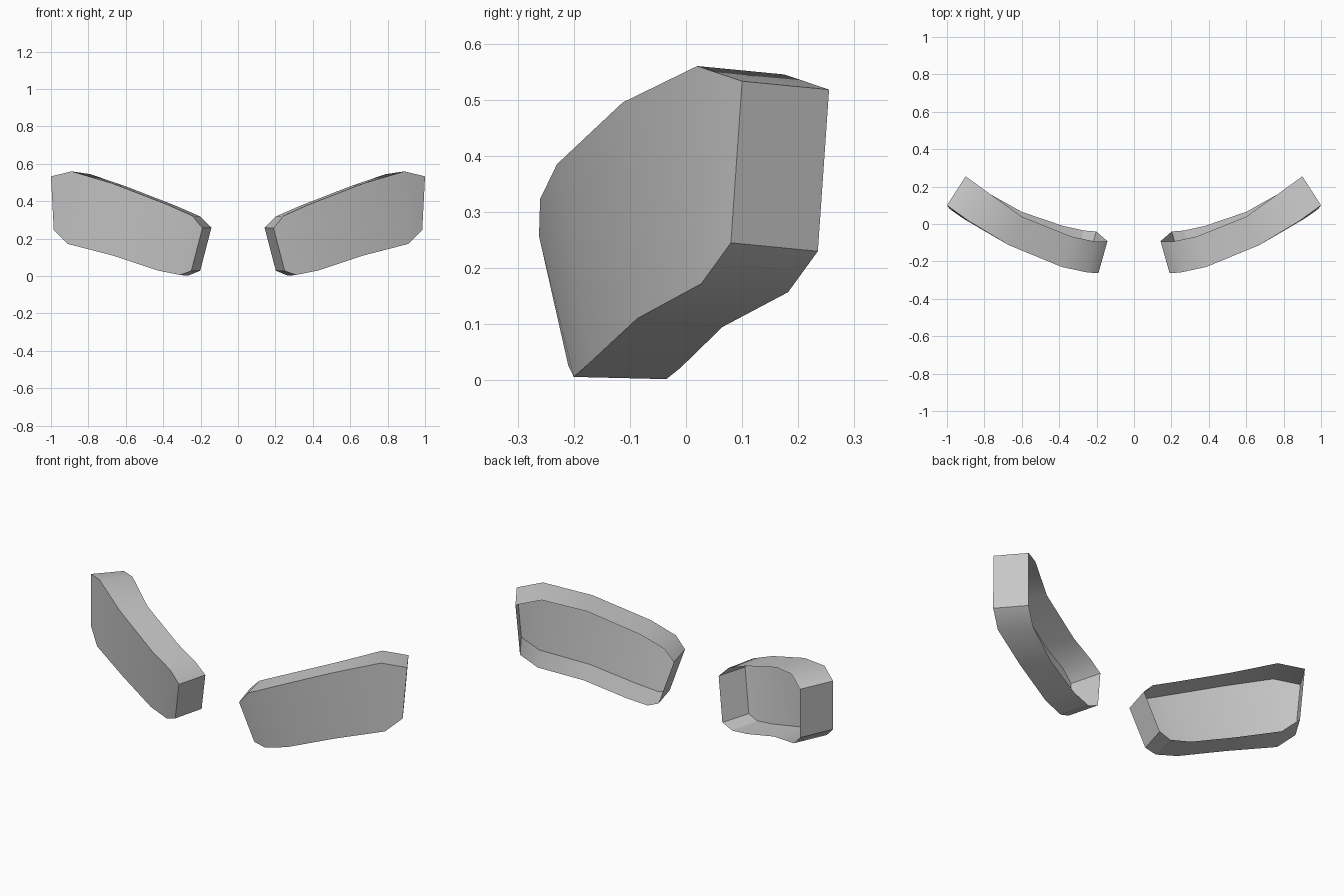
import bpy
import bmesh
from mathutils import Vector

cube = bpy.data.objects.get("Cube")
if cube:
    bpy.data.objects.remove(cube, do_unlink=True)

# One plain grey for everything
grey = bpy.data.materials.new("light grey")
grey.use_nodes = True
colour = (0.58, 0.58, 0.58, 1)
grey.diffuse_color = colour
grey.node_tree.nodes["Principled BSDF"].inputs["Base Color"].default_value = colour

# Upper and lower front edge, column by column from the inner to the outer end
UPPER = [(0.19, -0.262, 0.257), (0.245, -0.26, 0.323), (0.385, -0.23, 0.385),
         (0.67, -0.113, 0.495), (0.89, 0.02, 0.56), (1.0, 0.10, 0.533)]
LOWER = [(0.25, -0.21, 0.027), (0.31, -0.20, 0.006), (0.43, -0.173, 0.03),
         (0.67, -0.087, 0.11), (0.91, 0.027, 0.172), (0.985, 0.08, 0.245)]
# Rearward sweep of the rim for each column
SWEEP = [(-0.048, 0.17, 0.002), (-0.043, 0.165, -0.004), (-0.05, 0.163, -0.008),
         (-0.07, 0.152, -0.015), (-0.1, 0.155, -0.015), (-0.1, 0.155, -0.015)]


def lens_shell(name, side):
    """Curved front panel with a rim swept backwards, open at the back."""
    bm = bmesh.new()

    def row(points, swept):
        verts = []
        for point, sweep in zip(points, SWEEP):
            p = Vector(point) + Vector(sweep) * swept
            verts.append(bm.verts.new((p.x * side, p.y, p.z)))
        return verts

    top, bottom = row(UPPER, 0), row(LOWER, 0)
    top_back, bottom_back = row(UPPER, 1), row(LOWER, 1)

    # Front panel in vertical strips
    for i in range(len(top) - 1):
        bm.faces.new((top[i], bottom[i], bottom[i + 1], top[i + 1]))

    # Rim around the outline
    front = bottom + top[::-1]
    back = bottom_back + top_back[::-1]
    for i in range(len(front)):
        j = (i + 1) % len(front)
        bm.faces.new((front[j], front[i], back[i], back[j]))

    if side < 0:
        bmesh.ops.reverse_faces(bm, faces=bm.faces[:])
    mesh = bpy.data.meshes.new(name)
    bm.to_mesh(mesh)
    bm.free()
    mesh.materials.append(grey)
    obj = bpy.data.objects.new(name, mesh)
    bpy.context.collection.objects.link(obj)
    return obj


shells = [lens_shell("left_lens_shell", 1), lens_shell("right_lens_shell", -1)]

# Soft shading along the curves, crisp at the rim
bpy.ops.object.select_all(action="DESELECT")
for shell in shells:
    shell.select_set(True)
bpy.context.view_layer.objects.active = shells[0]
bpy.ops.object.shade_smooth_by_angle(angle=0.52)
